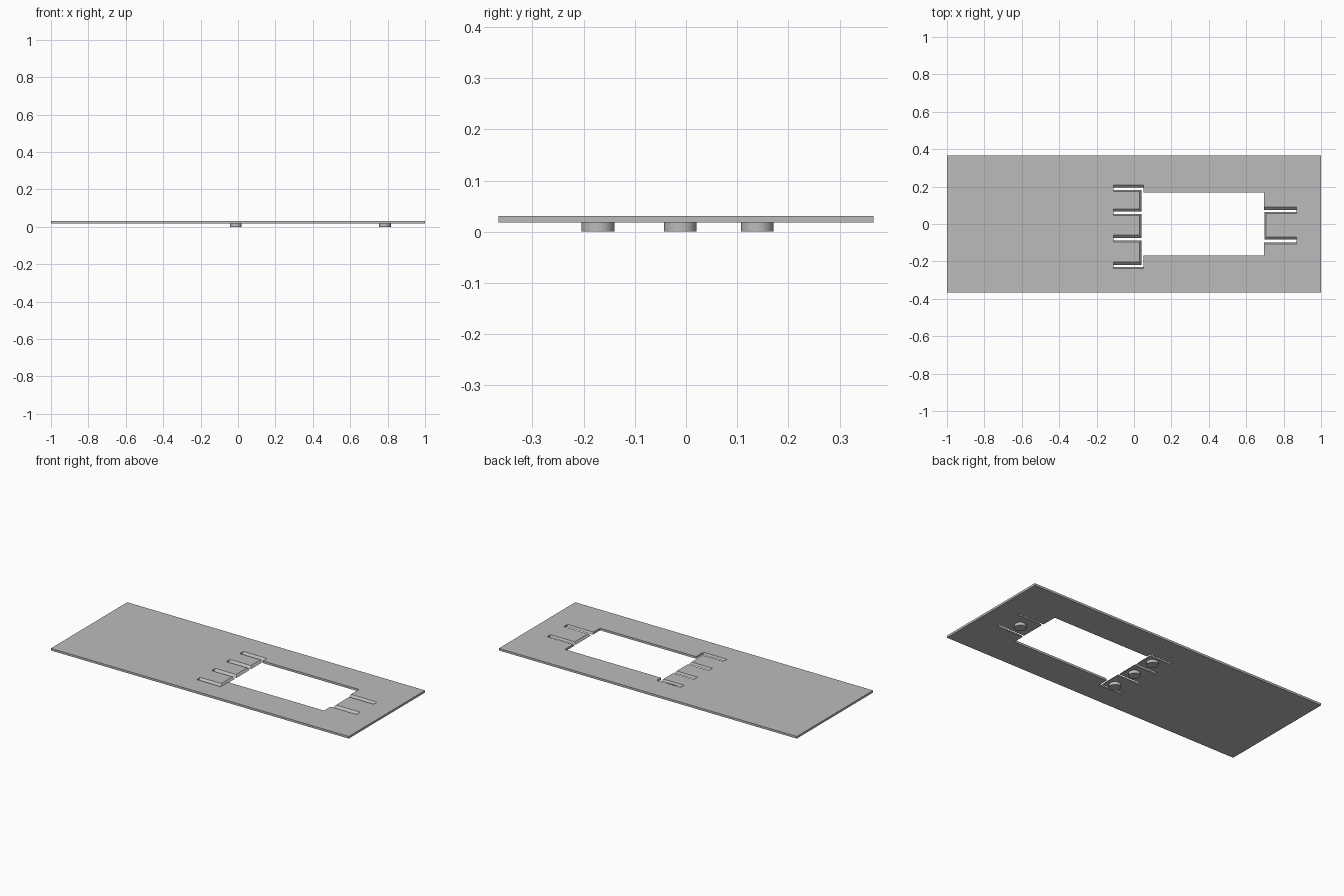
import bpy
import bmesh

cube = bpy.data.objects.get("Cube")
if cube:
    bpy.data.objects.remove(cube, do_unlink=True)

grey = bpy.data.materials.new("plain grey")
grey.use_nodes = True
colour = (0.5, 0.5, 0.5, 1)
grey.diffuse_color = colour
grey.node_tree.nodes["Principled BSDF"].inputs["Base Color"].default_value = colour

BOTTOM, TOP = 0.018, 0.031
HALF_DEPTH = 0.366
WIN_LEFT, WIN_RIGHT, WIN_HALF = 0.05, 0.695, 0.168
LEFT_SLOTS = [(0.208, 0.174), (0.081, 0.046), (-0.06, -0.096), (-0.204, -0.238)]
RIGHT_SLOTS = [(0.09, 0.057), (-0.07, -0.106)]


def slot_sides(slot, t):
    """Slots are wider at the top (t = 1) than at the bottom (t = 0)."""
    high, low = slot
    return high - 0.014 * (1 - t), low + 0.007 * (1 - t)


def opening(t):
    """Window outline with the slots that free the spring tabs, clockwise."""
    pts = [(WIN_LEFT, WIN_HALF), (WIN_RIGHT, WIN_HALF)]
    tab_end = WIN_RIGHT + 0.002 + 0.01 * t
    for i, slot in enumerate(RIGHT_SLOTS):
        high, low = slot_sides(slot, t)
        first, last = (WIN_RIGHT, tab_end) if i == 0 else (tab_end, WIN_RIGHT)
        pts += [(first, high), (0.87, high), (0.87, low), (last, low)]
    pts += [(WIN_RIGHT, -WIN_HALF), (WIN_LEFT, -WIN_HALF)]
    tab_end = 0.041 - 0.011 * t
    final = len(LEFT_SLOTS) - 1
    for i, slot in enumerate(reversed(LEFT_SLOTS)):
        high, low = slot_sides(slot, t)
        first = WIN_LEFT if i == 0 else tab_end
        last = WIN_LEFT if i == final else tab_end
        pts += [(first, low), (-0.11, low), (-0.11, high), (last, high)]
    return pts


def add_object(name, bm):
    bmesh.ops.recalc_face_normals(bm, faces=bm.faces)
    mesh = bpy.data.meshes.new(name)
    bm.to_mesh(mesh)
    bm.free()
    mesh.materials.append(grey)
    obj = bpy.data.objects.new(name, mesh)
    bpy.context.collection.objects.link(obj)
    return obj


# Plate: outer rim and opening walls, capped at both levels
bm = bmesh.new()
rim = [(-1, -HALF_DEPTH), (1, -HALF_DEPTH), (1, HALF_DEPTH), (-1, HALF_DEPTH)]
cap_edges = {BOTTOM: [], TOP: []}
for low_pts, high_pts in ((rim, rim), (opening(0), opening(1))):
    loops = {z: [bm.verts.new((x, y, z)) for x, y in pts]
             for z, pts in ((BOTTOM, low_pts), (TOP, high_pts))}
    n = len(low_pts)
    for i in range(n):
        j = (i + 1) % n
        for z in (BOTTOM, TOP):
            cap_edges[z].append(bm.edges.new((loops[z][i], loops[z][j])))
        bm.faces.new((loops[BOTTOM][i], loops[BOTTOM][j], loops[TOP][j], loops[TOP][i]))
for edges in cap_edges.values():
    bmesh.ops.triangle_fill(bm, edges=edges, use_beauty=True, use_dissolve=False)
add_object("plate", bm)

# Round feet under the tabs
feet = {"foot_back": (-0.012, 0.139), "foot_middle": (-0.012, -0.011),
        "foot_front": (-0.012, -0.172), "foot_right": (0.785, -0.011)}
for name, (x, y) in feet.items():
    bm = bmesh.new()
    bmesh.ops.create_cone(bm, cap_ends=True, segments=40, radius1=0.032,
                          radius2=0.032, depth=BOTTOM + 0.002)
    bmesh.ops.translate(bm, verts=bm.verts, vec=(x, y, (BOTTOM + 0.002) / 2))
    foot = add_object(name, bm)
    bpy.ops.object.select_all(action="DESELECT")
    foot.select_set(True)
    bpy.context.view_layer.objects.active = foot
    bpy.ops.object.shade_smooth_by_angle()
